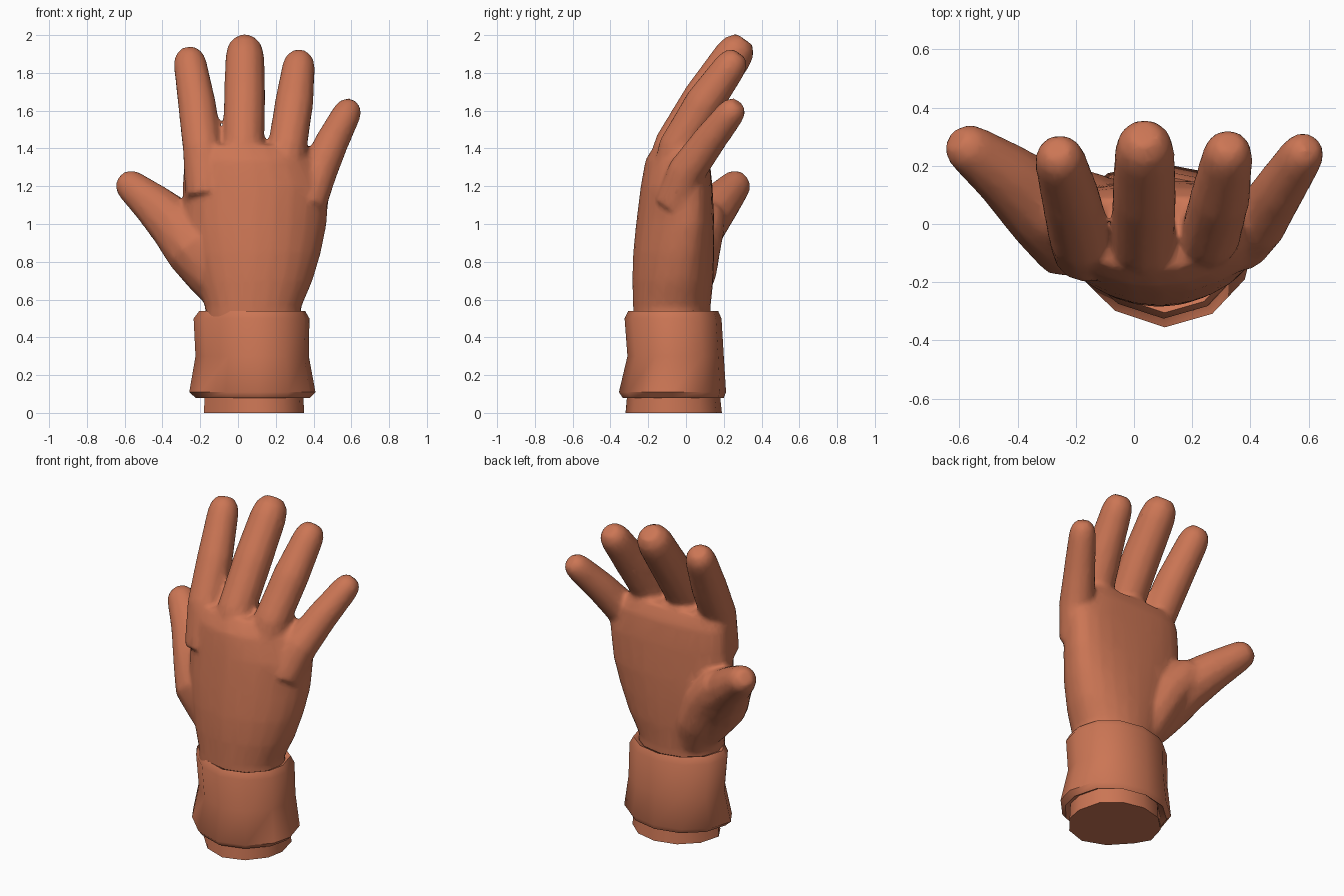
import bpy, bmesh, math
from mathutils import Vector

if "Cube" in bpy.data.objects:
    bpy.data.objects.remove(bpy.data.objects["Cube"])

skin = bpy.data.materials.new("terracotta")
skin.diffuse_color = (0.60, 0.18, 0.09, 1)
skin.use_nodes = True
skin.node_tree.nodes["Principled BSDF"].inputs["Base Color"].default_value = skin.diffuse_color


def finish(name, bm, angle=40):
    bmesh.ops.recalc_face_normals(bm, faces=bm.faces)
    me = bpy.data.meshes.new(name)
    bm.to_mesh(me)
    bm.free()
    ob = bpy.data.objects.new(name, me)
    bpy.context.collection.objects.link(ob)
    me.materials.append(skin)
    bpy.ops.object.select_all(action='DESELECT')
    ob.select_set(True)
    bpy.context.view_layer.objects.active = ob
    bpy.ops.object.shade_smooth_by_angle(angle=math.radians(angle))
    return ob


def loft(bm, rings):
    """Skin a list of point rings and cap both ends."""
    loops = [[bm.verts.new(p) for p in ring] for ring in rings]
    n = len(loops[0])
    for a, b in zip(loops, loops[1:]):
        for i in range(n):
            j = (i + 1) % n
            bm.faces.new((a[i], a[j], b[j], b[i]))
    bm.faces.new(loops[0][::-1])
    bm.faces.new(loops[-1])


def oval(z, x0, x1, y0, y1, bend=0, n=12, power=(1, 1, 1), shift=0.0):
    """Horizontal ring from its extents; bend pushes the sides towards the palm.
    power sharpens (>1) or squares (<1) the front left, front right and back
    right quarters, shift slides the front along x."""
    cx, rx, cy, ry = (x0 + x1) / 2, (x1 - x0) / 2, (y0 + y1) / 2, (y1 - y0) / 2
    out = []
    for i in range(n):
        c, s = math.cos(math.tau * i / n), math.sin(math.tau * i / n)
        x = cx + rx * c
        if s < -1e-6:
            x -= shift * s
            s = -abs(s) ** power[0 if c < 0 else 1]
        elif s > 1e-6 and c > 0:
            s = s ** power[2]
        k = bend * (0.75 if c < 0 else 1.0)
        out.append((x, cy + ry * s + k * c * c, z))
    return out


def digit(bm, path, n=12):
    """Tapered tube along (x, y, z, radius) points with a blunt rounded tip."""
    pts = [(Vector(p[:3]), p[3]) for p in path]
    end, r = pts[-1]
    d = (end - pts[-2][0]).normalized()
    pts += [(end + d * r * 0.6, r * 0.88), (end + d * r * 1.05, r * 0.52)]
    rings = []
    for i, (p, r) in enumerate(pts):
        t = pts[min(i + 1, len(pts) - 1)][0] - pts[max(i - 1, 0)][0]
        q = t.to_track_quat('Z', 'Y')
        rings.append([p + q @ Vector((r * math.cos(math.tau * k / n),
                                      r * math.sin(math.tau * k / n), 0)) for k in range(n)])
    loft(bm, rings)


# Hand: palm, four fingers and thumb fused into one skin
bm = bmesh.new()
loft(bm, [oval(*r, n=24, power=(0.85, 0.85, 1)) for r in (
    (0.40, -0.17, 0.335, -0.28, 0.13, 0.0),
    (0.56, -0.175, 0.335, -0.28, 0.13, 0.01),
    (0.70, -0.22, 0.395, -0.285, 0.145, 0.03),
    (0.85, -0.26, 0.44, -0.28, 0.15, 0.05),
    (1.00, -0.29, 0.47, -0.265, 0.15, 0.07),
    (1.20, -0.295, 0.485, -0.24, 0.14, 0.08),
    (1.34, -0.285, 0.43, -0.215, 0.125, 0.08),
    (1.42, -0.26, 0.36, -0.165, 0.09, 0.07))])
for path in (
    # index
    ((-0.165, -0.09, 1.15, 0.115), (-0.19, -0.045, 1.40, 0.104),
     (-0.215, 0.08, 1.62, 0.103), (-0.252, 0.212, 1.84, 0.09)),
    # middle
    ((0.03, -0.12, 1.20, 0.11), (0.03, -0.06, 1.42, 0.109),
     (0.035, 0.095, 1.67, 0.111), (0.036, 0.248, 1.888, 0.104)),
    # ring
    ((0.23, -0.09, 1.20, 0.11), (0.262, -0.04, 1.41, 0.106),
     (0.297, 0.095, 1.64, 0.104), (0.32, 0.228, 1.826, 0.089)),
    # little
    ((0.36, -0.06, 1.10, 0.11), (0.426, 0.005, 1.28, 0.102),
     (0.50, 0.12, 1.44, 0.09), (0.573, 0.23, 1.58, 0.078)),
    # thumb
    ((-0.04, -0.05, 0.58, 0.10), (-0.12, -0.035, 0.72, 0.145),
     (-0.22, -0.02, 0.87, 0.168), (-0.325, 0.07, 0.99, 0.145),
     (-0.45, 0.175, 1.105, 0.113), (-0.55, 0.247, 1.188, 0.09)),
    # pad at the root of the thumb
    ((-0.05, 0.01, 0.60, 0.10), (-0.11, 0.04, 0.75, 0.125),
     (-0.19, 0.06, 0.90, 0.13), (-0.27, 0.095, 1.0, 0.115))):
    digit(bm, path)
hand = finish("hand", bm)
m = hand.modifiers.new("fuse", 'REMESH')
m.mode, m.voxel_size, m.use_smooth_shade = 'VOXEL', 0.014, True
m = hand.modifiers.new("soften", 'SMOOTH')
m.factor, m.iterations = 0.5, 10
m = hand.modifiers.new("simplify", 'DECIMATE')
m.ratio = 0.2
for name in ("fuse", "soften", "simplify"):
    bpy.ops.object.modifier_apply(modifier=name)
hand.data.materials.clear()
hand.data.materials.append(skin)
hand.data.polygons.foreach_set("material_index", [0] * len(hand.data.polygons))
bpy.ops.object.shade_smooth()

# Wrist stub under the cuff
section = dict(power=(1.55, 1.25, 0.85), shift=0.03)
bm = bmesh.new()
loft(bm, [oval(*r, **section) for r in (
    (0.0, -0.18, 0.35, -0.32, 0.19), (0.45, -0.165, 0.33, -0.28, 0.14))])
finish("wrist", bm)

# Flared cuff with rolled lips
bm = bmesh.new()
loft(bm, [oval(*r, **section) for r in (
    (0.10, -0.17, 0.34, -0.31, 0.18),
    (0.08, -0.225, 0.38, -0.335, 0.20),
    (0.11, -0.258, 0.41, -0.355, 0.212),
    (0.30, -0.225, 0.375, -0.31, 0.20),
    (0.50, -0.235, 0.378, -0.325, 0.188),
    (0.54, -0.205, 0.355, -0.305, 0.17),
    (0.53, -0.18, 0.33, -0.28, 0.145),
    (0.48, -0.16, 0.31, -0.26, 0.12))])
finish("cuff", bm, 50)
